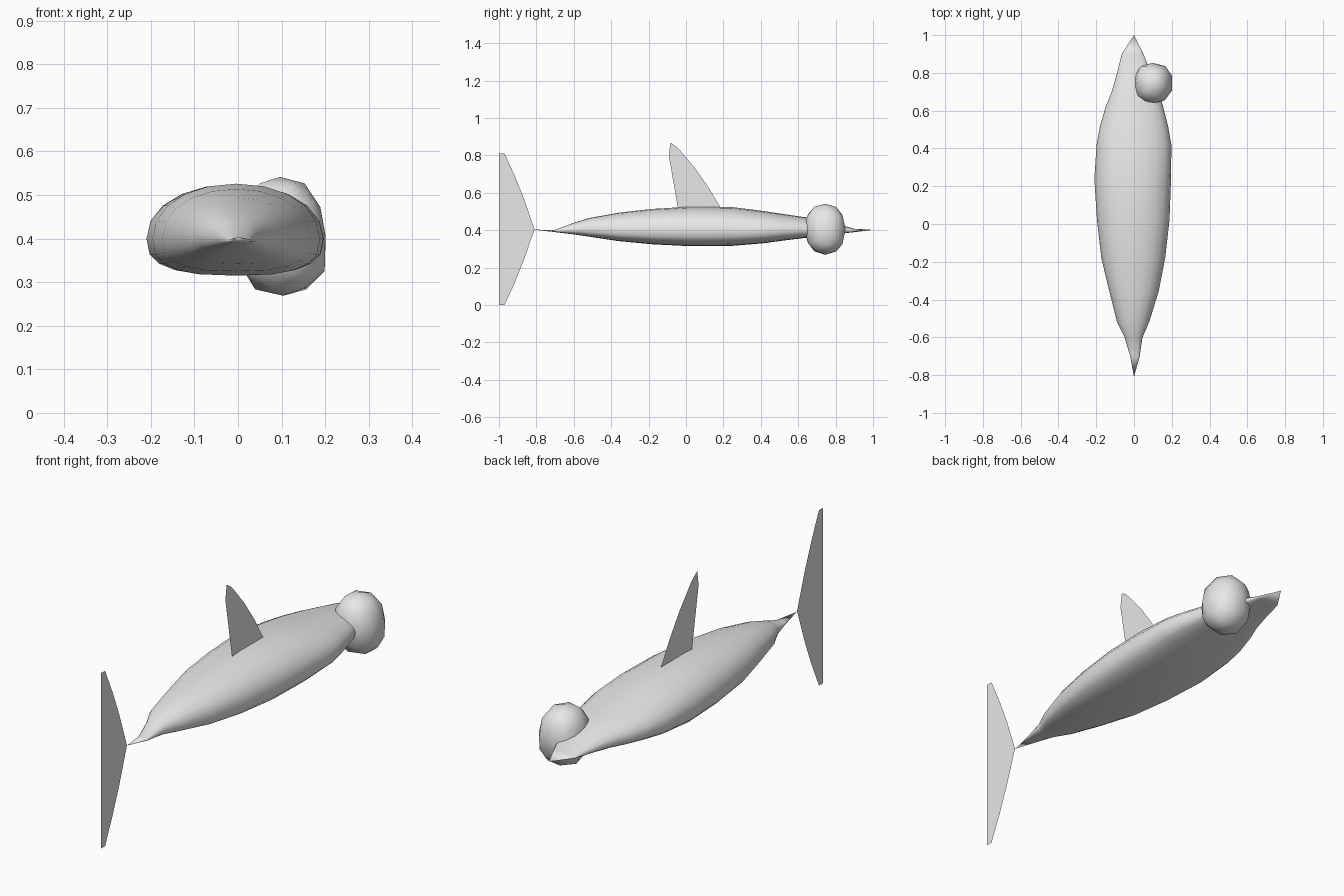
import bpy, bmesh, math, random

if "Cube" in bpy.data.objects:
    bpy.data.objects.remove(bpy.data.objects["Cube"])

grey = bpy.data.materials.new("pale grey")
grey.diffuse_color = (0.8, 0.8, 0.8, 1)
grey.use_nodes = True
grey.node_tree.nodes["Principled BSDF"].inputs["Base Color"].default_value = grey.diffuse_color


def finish(name, bm, smooth=True):
    bmesh.ops.recalc_face_normals(bm, faces=bm.faces[:])
    mesh = bpy.data.meshes.new(name)
    bm.to_mesh(mesh)
    bm.free()
    mesh.materials.append(grey)
    for p in mesh.polygons:
        p.use_smooth = smooth
    ob = bpy.data.objects.new(name, mesh)
    bpy.context.collection.objects.link(ob)
    return ob


def power(v, e):
    return math.copysign(abs(v) ** e, v)


# Body: cross-sections along y (y, left x, right x, bottom z, top z)
STATIONS = [
    (-0.70, -0.020, 0.030, 0.390, 0.402),
    (-0.60, -0.050, 0.045, 0.378, 0.440),
    (-0.52, -0.090, 0.080, 0.366, 0.465),
    (-0.36, -0.130, 0.130, 0.342, 0.494),
    (-0.18, -0.173, 0.165, 0.325, 0.514),
    (0.02, -0.196, 0.188, 0.315, 0.526),
    (0.24, -0.210, 0.196, 0.316, 0.525),
    (0.42, -0.198, 0.198, 0.331, 0.502),
    (0.52, -0.180, 0.180, 0.345, 0.487),
    (0.62, -0.150, 0.155, 0.357, 0.472),
    (0.70, -0.118, 0.130, 0.366, 0.460),
    (0.80, -0.090, 0.090, 0.378, 0.437),
    (0.90, -0.065, 0.050, 0.390, 0.408),
]
SIDES = 20


def body():
    bm = bmesh.new()
    rings = []
    for y, xl, xr, zb, zt in STATIONS:
        cx, rx = (xl + xr) / 2, (xr - xl) / 2
        mid = zb + (zt - zb) * 0.4
        ring = []
        for i in range(SIDES):
            a = math.tau * i / SIDES
            c, s = math.cos(a), math.sin(a)
            # Domed back, flatter belly
            e = 0.95 if s > 0 else 0.72
            h = (zt - mid) if s > 0 else (mid - zb)
            ring.append(bm.verts.new((cx + rx * power(c, e), y,
                                      mid + h * power(s, e))))
        rings.append(ring)
    for r0, r1 in zip(rings, rings[1:]):
        for i in range(SIDES):
            j = (i + 1) % SIDES
            bm.faces.new((r0[i], r0[j], r1[j], r1[i]))
    # Pointed tail root and snout
    for ring, tip in ((rings[0], (0, -0.81, 0.403)), (rings[-1], (0, 1.0, 0.402))):
        t = bm.verts.new(tip)
        for i in range(SIDES):
            bm.faces.new((ring[i], ring[(i + 1) % SIDES], t))
    return finish("body", bm)


body()


# Flat fins in the centre plane, from (y, z) outlines
def fin(name, outline):
    bm = bmesh.new()
    bm.faces.new([bm.verts.new((0, y, z)) for y, z in outline])
    bmesh.ops.triangulate(bm, faces=bm.faces[:])
    return finish(name, bm, False)


fin("dorsal_fin", [(-0.04, 0.50), (0.19, 0.50), (0.18, 0.53), (0.12, 0.63),
                   (0.05, 0.73), (-0.03, 0.825), (-0.055, 0.85),
                   (-0.083, 0.868), (-0.092, 0.80)])

upper = [(-0.81, 0.405), (-0.865, 0.565), (-0.915, 0.69), (-0.97, 0.81), (-1.0, 0.81)]
lower = [(y, 0.81 - z) for y, z in reversed(upper[1:])]
fin("tail_fin", upper + [(-0.978, 0.60), (-0.975, 0.405), (-0.978, 0.21)] + lower)


# Lumpy rounded growth on the right of the head
random.seed(4)
bm = bmesh.new()
bmesh.ops.create_icosphere(bm, subdivisions=2, radius=1)
for v in bm.verts:
    k = 1.0 + random.uniform(-0.025, 0.025)
    x, y, z = (power(c, 0.88) * k for c in v.co)
    taper = 1 - 0.08 * z
    v.co = (0.10 + 0.104 * x * taper - 0.004 * z,
            0.745 + 0.110 * y,
            0.405 + 0.138 * z)
finish("head_lump", bm)
